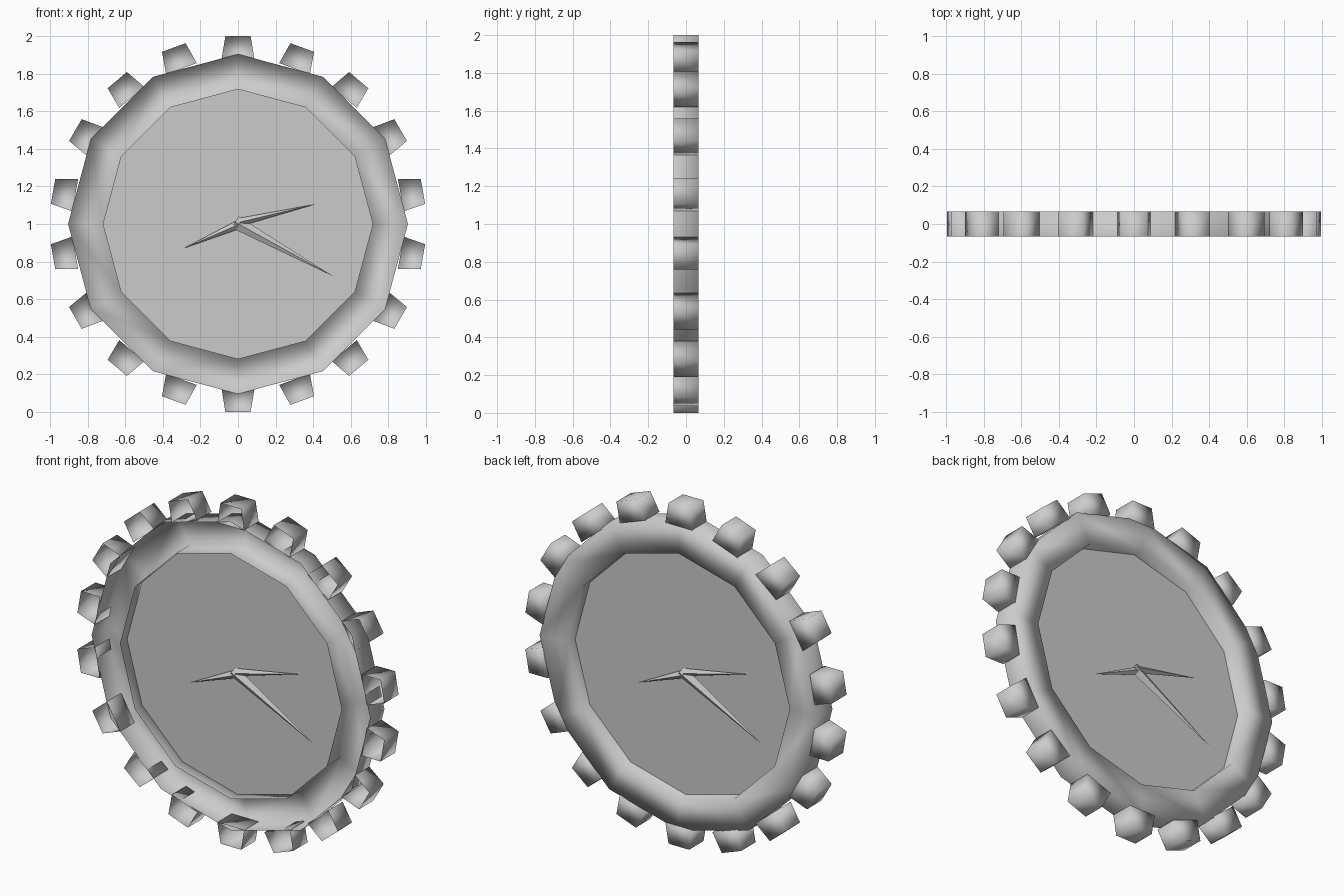
import bpy, bmesh, math
from mathutils import Vector, Matrix

cube = bpy.data.objects.get("Cube")
if cube:
    bpy.data.objects.remove(cube)

grey = bpy.data.materials.new("plain grey")
grey.use_nodes = True
grey.diffuse_color = (0.6, 0.6, 0.6, 1)
grey.node_tree.nodes["Principled BSDF"].inputs["Base Color"].default_value = (0.6, 0.6, 0.6, 1)

CENTRE = Vector((0, 0, 1))
DEPTH = 0.066


def finish(name, bm, smooth):
    """Turn a bmesh into a named, shaded object."""
    bmesh.ops.recalc_face_normals(bm, faces=bm.faces)
    for f in bm.faces:
        f.smooth = smooth
    mesh = bpy.data.meshes.new(name)
    bm.to_mesh(mesh)
    bm.free()
    mesh.materials.append(grey)
    obj = bpy.data.objects.new(name, mesh)
    obj.location = CENTRE
    bpy.context.collection.objects.link(obj)
    return obj


def polar(radius, angle, y=0):
    return Vector((radius * math.cos(angle), y, radius * math.sin(angle)))


# Twelve-sided rim: a hollow channel, open at the front
bm = bmesh.new()
profile = [(0.905, -DEPTH), (0.905, DEPTH), (0.72, DEPTH), (0.72, -DEPTH)]
rings = [[bm.verts.new(polar(r, i * math.tau / 12, y)) for r, y in profile]
         for i in range(12)]
for i in range(12):
    a, b = rings[i], rings[(i + 1) % 12]
    for j in range(3):
        bm.faces.new((a[j], a[j + 1], b[j + 1], b[j]))
finish("rim", bm, True)

# Flat dial closing the rim
bm = bmesh.new()
bm.faces.new([bm.verts.new(polar(0.72, i * math.tau / 12)) for i in range(12)])
finish("dial", bm, False)

# Eighteen tapered teeth, hollow and open at the front like the rim
for i in range(18):
    bm = bmesh.new()
    bmesh.ops.create_cube(bm, size=2)
    front = [f for f in bm.faces if f.calc_center_median().y < -0.5]
    bmesh.ops.delete(bm, geom=front, context="FACES_ONLY")
    for v in bm.verts:
        outer = v.co.z > 0
        v.co = Vector((v.co.x * (0.067 if outer else 0.087),
                       v.co.y * (DEPTH + 0.001), 1.0 if outer else 0.88))
    bm.transform(Matrix.Rotation(math.radians(20 * i), 4, "Y"))
    finish(f"tooth_{i + 1}", bm, True)


def hand(name, start, tip, radius, turn):
    """Slim four-sided spike lying on one side of the dial."""
    start, tip = Vector((start[0], 0, start[1])), Vector((tip[0], 0, tip[1]))
    along = (tip - start).normalized()
    side = Vector((-along.z, 0, along.x))
    lift = Vector((0, -0.022, 0))
    bm = bmesh.new()
    base = [bm.verts.new(start + p) for p in
            (side * radius + lift, lift * 2, lift - side * radius, lift * 0.1)]
    end = bm.verts.new(tip + lift)
    bm.faces.new(base)
    for i in range(4):
        bm.faces.new((base[i], base[(i + 1) % 4], end))
    bm.transform(Matrix.Rotation(turn, 4, "Z"))
    finish(name, bm, False)


# The same hands on the front and the back
for label, turn in (("front", 0), ("back", math.pi)):
    hand(f"{label}_minute_hand", (-0.015, 0.01), (0.51, -0.28), 0.036, turn)
    hand(f"{label}_hour_hand", (0.01, 0.01), (0.41, 0.105), 0.022, turn)
    hand(f"{label}_second_hand", (0.01, 0), (-0.29, -0.13), 0.024, turn)
